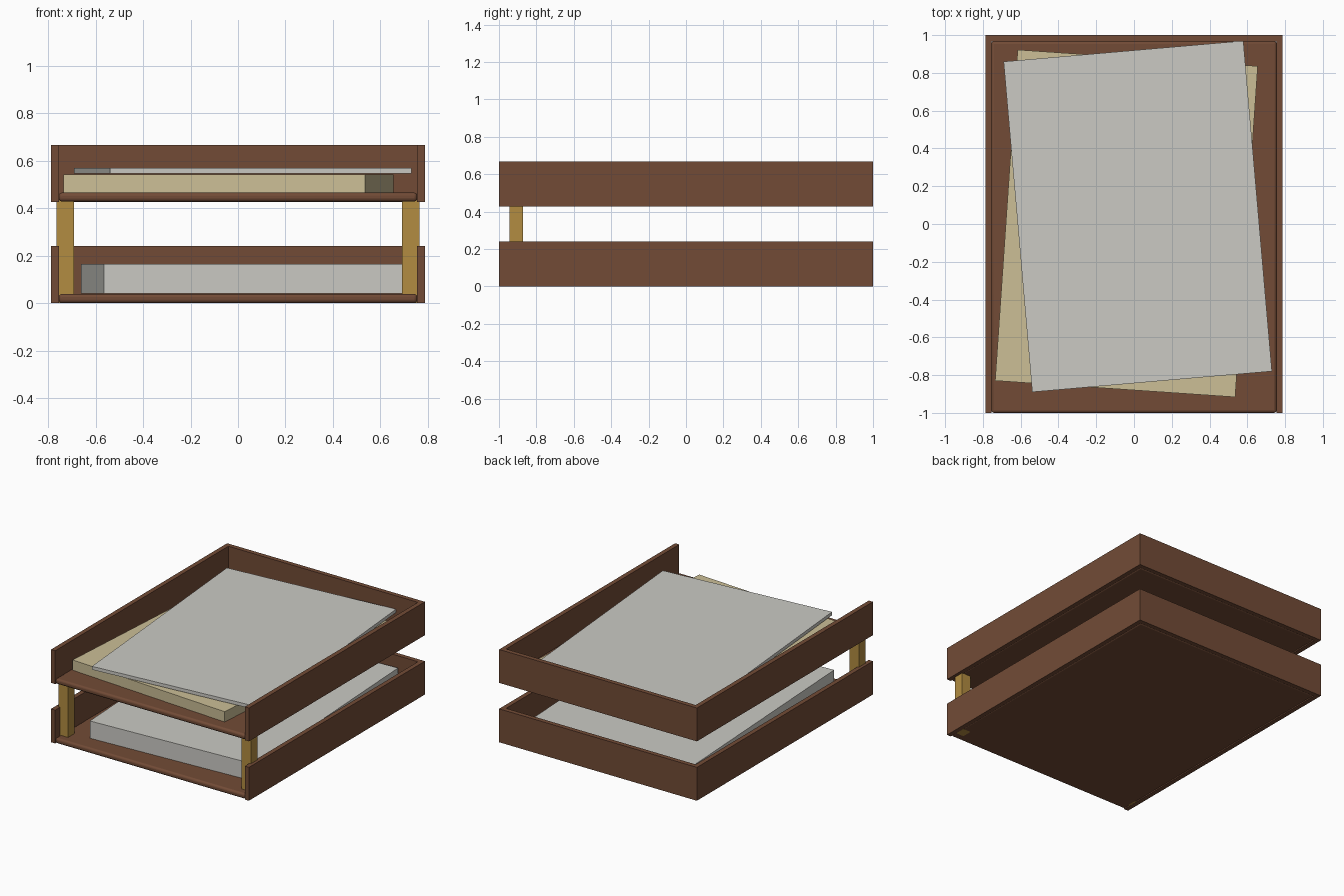
import bpy
import bmesh
from math import radians

old = bpy.data.objects.get("Cube")
if old:
    bpy.data.objects.remove(old, do_unlink=True)


def linear(c):
    c /= 255
    return c / 12.92 if c <= 0.04045 else ((c + 0.055) / 1.055) ** 2.4


def material(name, *rgb):
    mat = bpy.data.materials.new(name)
    color = [linear(c) for c in rgb] + [1]
    mat.diffuse_color = color
    mat.use_nodes = True
    mat.node_tree.nodes["Principled BSDF"].inputs["Base Color"].default_value = color
    return mat


WOOD = material("brown wood", 114, 75, 54)
BRASS = material("golden wood", 178, 140, 65)
PAPER = material("white paper", 203, 202, 196)
FOLDER = material("cream folder", 204, 191, 150)


def add_object(name, bm, mat):
    bmesh.ops.recalc_face_normals(bm, faces=bm.faces)
    mesh = bpy.data.meshes.new(name)
    bm.to_mesh(mesh)
    bm.free()
    mesh.materials.append(mat)
    obj = bpy.data.objects.new(name, mesh)
    bpy.context.collection.objects.link(obj)
    return obj


def box(name, mat, center, size, turn=0):
    bm = bmesh.new()
    bmesh.ops.create_cube(bm, size=1)
    bmesh.ops.scale(bm, vec=size, verts=bm.verts)
    obj = add_object(name, bm, mat)
    obj.location = center
    obj.rotation_euler.z = radians(turn)
    return obj


# Trays: a three-sided wall, open at the front, and a floor with rounded edges
HALF_W, WALL, HEIGHT, FLOOR = 0.787, 0.033, 0.24, 0.038


def tray(name, z):
    inner = HALF_W - WALL
    outline = [(-HALF_W, -1), (-HALF_W, 1), (HALF_W, 1), (HALF_W, -1),
               (inner, -1), (inner, 1 - WALL), (-inner, 1 - WALL), (-inner, -1)]
    bm = bmesh.new()
    base = bm.faces.new([bm.verts.new((x, y, z)) for x, y in outline])
    top = bmesh.ops.extrude_face_region(bm, geom=[base])["geom"]
    bmesh.ops.translate(bm, vec=(0, 0, HEIGHT),
                        verts=[v for v in top if isinstance(v, bmesh.types.BMVert)])
    add_object(name + "_walls", bm, WOOD)

    floor = box(name + "_floor", WOOD, (0, -WALL / 2, z + FLOOR / 2 + 0.001),
                (2 * inner + 0.002, 2 - WALL, FLOOR))
    bevel = floor.modifiers.new("rounded edges", "BEVEL")
    bevel.width = 0.014
    bevel.segments = 3
    bpy.context.view_layer.objects.active = floor
    floor.select_set(True)
    bpy.ops.object.shade_smooth_by_angle(angle=radians(40))
    floor.select_set(False)


tray("lower_tray", 0)
tray("upper_tray", 0.427)

# Front posts carrying the upper tray
for side, x in (("left", 0.728), ("right", -0.728)):
    box(side + "_front_post", BRASS, (x, -0.908, 0.223), (0.074, 0.074, 0.444))

# Papers, each turned a little in its tray
SHEET_W, SHEET_L = 1.274, 1.756


def stack(name, mat, x, y, bottom, top, turn):
    box(name, mat, (x, y, (bottom + top) / 2), (SHEET_W, SHEET_L, top - bottom), turn)


stack("lower_paper_stack", PAPER, 0.023, 0.035, 0.041, 0.165, 3.1)
stack("folder", FOLDER, -0.04, 0.003, 0.467, 0.541, -3.9)
stack("upper_paper_sheets", PAPER, 0.02, 0.04, 0.546, 0.57, 4.95)
